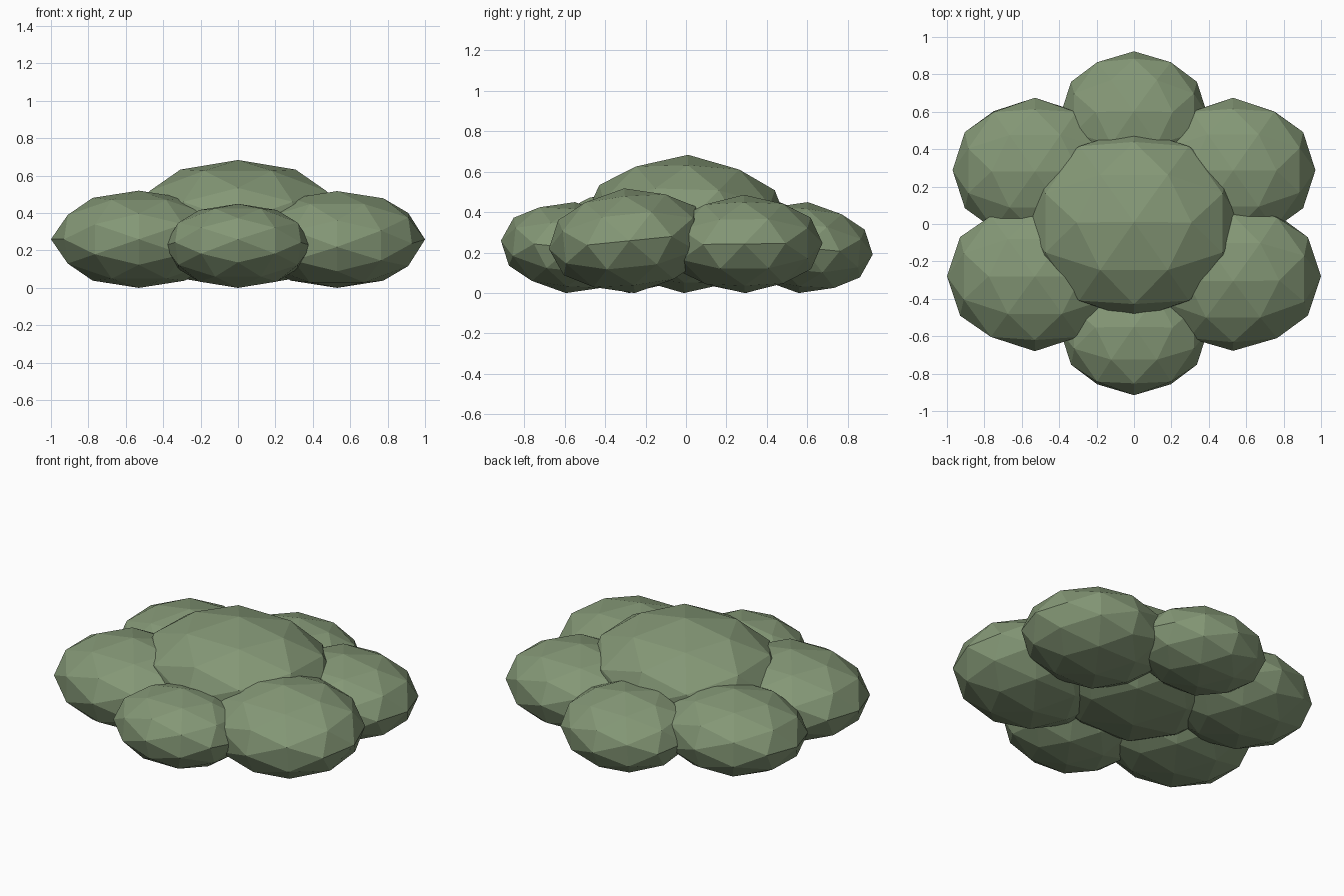
import bpy
import math
from mathutils import Matrix, Vector

if "Cube" in bpy.data.objects:
    bpy.data.objects.remove(bpy.data.objects["Cube"])

leaf = bpy.data.materials.new("leaf_green")
leaf.diffuse_color = (0.23, 0.31, 0.18, 1)
leaf.use_nodes = True
leaf.node_tree.nodes["Principled BSDF"].inputs["Base Color"].default_value = leaf.diffuse_color

# Turns the icosphere so an edge midpoint points straight up
EDGE_UP = Matrix.Rotation(-math.atan(2 / (1 + math.sqrt(5))), 4, 'Y')


def clump(name, x, y, radii, tilt):
    """Flattened faceted ball resting on the ground, tipped about x."""
    bpy.ops.mesh.primitive_ico_sphere_add(subdivisions=2, radius=1)
    ob = bpy.context.object
    ob.name = name
    shape = Matrix.Rotation(tilt, 4, 'X') @ Matrix.Diagonal((*radii, 1)) @ EDGE_UP
    ob.data.transform(shape)
    low = min(v.co.z for v in ob.data.vertices)
    ob.location = Vector((x, y, -low))
    ob.data.materials.append(leaf)
    return ob


# Tall middle clump
clump("centre_clump", 0, 0, (0.585, 0.51, 0.342), -0.03)

# Ring of six smaller clumps
clump("front_clump", 0, -0.572, (0.395, 0.345, 0.226), -0.1)
clump("back_clump", 0, 0.58, (0.395, 0.345, 0.226), -0.1)
clump("front_right_clump", 0.53, -0.28, (0.47, 0.4, 0.26), 0.1)
clump("front_left_clump", -0.53, -0.28, (0.47, 0.4, 0.26), 0.0)
clump("back_right_clump", 0.53, 0.288, (0.44, 0.387, 0.243), 0.01)
clump("back_left_clump", -0.53, 0.288, (0.44, 0.387, 0.243), 0.03)
